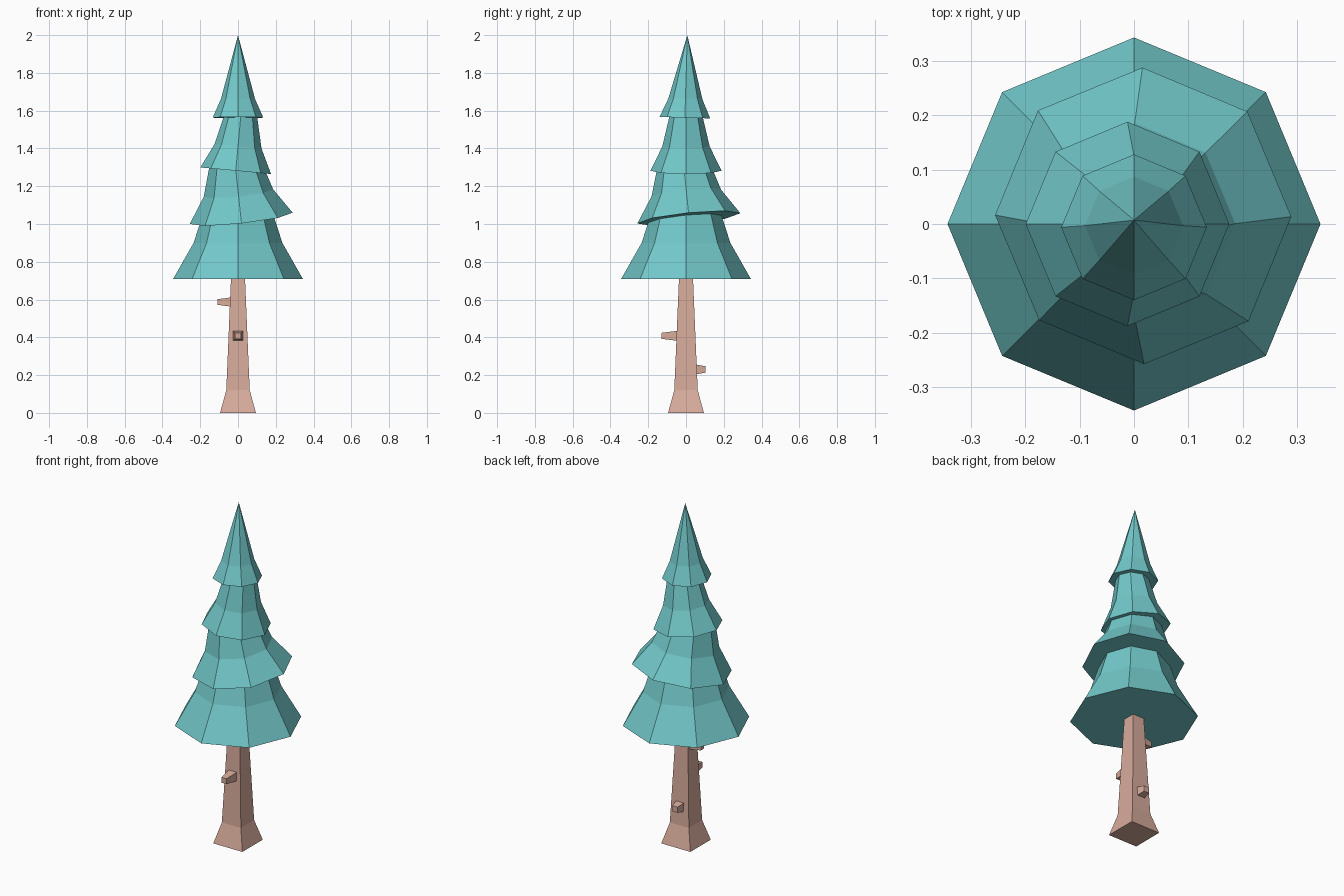
import bpy, bmesh
from math import sin, cos, pi, sqrt
from mathutils import Vector

if "Cube" in bpy.data.objects:
    bpy.data.objects.remove(bpy.data.objects["Cube"])


def material(name, color):
    m = bpy.data.materials.new(name)
    m.diffuse_color = (*color, 1)
    m.use_nodes = True
    m.node_tree.nodes["Principled BSDF"].inputs["Base Color"].default_value = m.diffuse_color
    return m


teal = material("needles", (0.17, 0.58, 0.59))
brown = material("bark", (0.68, 0.41, 0.33))


def loft(name, profile, sides, origin, axis, mat, start=0.0):
    """Closed flat-shaded solid from (radius, height) rings along an axis."""
    rot = Vector((0, 0, 1)).rotation_difference(Vector(axis).normalized())
    bm = bmesh.new()
    rings = []
    for r, h in profile:
        n = sides if r > 0 else 1
        rings.append([bm.verts.new(Vector(origin) + rot @ Vector(
            (r * cos(start + 2 * pi * i / sides), r * sin(start + 2 * pi * i / sides), h)))
            for i in range(n)])
    for a, b in zip(rings, rings[1:]):
        for i in range(sides):
            j = (i + 1) % sides
            if len(b) == 1:
                bm.faces.new((a[i], a[j], b[0]))
            else:
                bm.faces.new((a[i], a[j], b[j], b[i]))
    bm.faces.new(rings[0][::-1])
    if len(rings[-1]) > 1:
        bm.faces.new(rings[-1])
    bmesh.ops.recalc_face_normals(bm, faces=bm.faces[:])
    me = bpy.data.meshes.new(name)
    bm.to_mesh(me)
    bm.free()
    me.materials.append(mat)
    ob = bpy.data.objects.new(name, me)
    bpy.context.collection.objects.link(ob)
    return ob


def square(profile):
    """Turn half-widths into corner radii."""
    return [(w * sqrt(2), h) for w, h in profile]


# Square trunk with flared foot
loft("trunk", square([(0.095, 0), (0.062, 0.12), (0.036, 0.74)]), 4,
     (0, 0, 0), (0, 0, 1), brown, pi / 4)

# Branch stubs: name, start point, direction, base and end half-widths, length
stubs = [
    ("left_stub", (-0.03, 0, 0.587), (-1, 0, 0), 0.025, 0.015, 0.078),
    ("front_stub", (0, -0.04, 0.408), (0, -1, 0), 0.027, 0.016, 0.09),
    ("back_stub", (0, 0.045, 0.23), (0, 1, 0), 0.027, 0.017, 0.058),
]
for name, start, direction, w0, w1, length in stubs:
    loft(name, square([(w0, 0), (w1, length)]), 4, start, direction, brown, pi / 4)

# Eight-sided foliage tiers, each slightly tilted and capped below
tiers = [
    ("bottom_tier", (0, 0, 0.71), (0, 0, 1), [(0.343, 0), (0.235, 0.19), (0.18, 0.36)]),
    ("lower_middle_tier", (0.017, 0.015, 1.03), (-0.11, -0.10, 1),
     [(0.274, 0), (0.185, 0.135), (0.135, 0.30)]),
    ("upper_middle_tier", (-0.012, 0, 1.282), (0.093, 0, 1),
     [(0.188, 0), (0.125, 0.13), (0.083, 0.31)]),
    ("top_tier", (0, -0.006, 1.563), (0, 0.03, 1), [(0.134, 0), (0.09, 0.10), (0, 0.437)]),
]
for name, origin, axis, profile in tiers:
    loft(name, profile, 8, origin, axis, teal)
